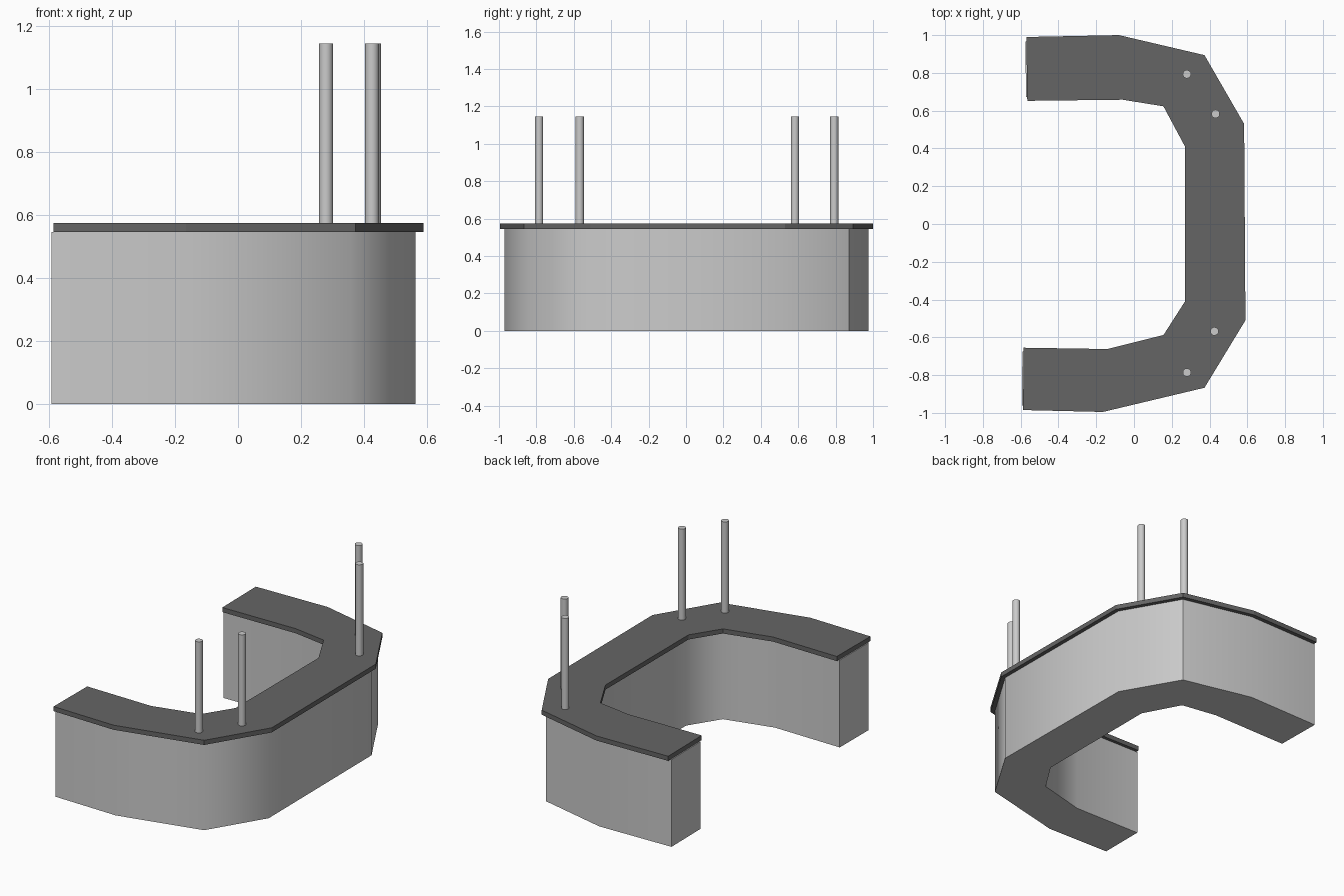
import bpy, bmesh, math
from mathutils import Vector

if "Cube" in bpy.data.objects:
    bpy.data.objects.remove(bpy.data.objects["Cube"])

# Counter outline: outer edge and inner edge, from back end to front end
OUTER = [(-.57, .99), (-.08, 1), (.373, .894), (.583, .53),
         (.59, -.51), (.373, -.867), (-.165, -.995), (-.587, -.985)]
INNER = [(-.565, .652), (-.06, .658), (.156, .623), (.27, .41),
         (.27, -.41), (.156, -.588), (-.14, -.662), (-.585, -.655)]


def offset(path, d):
    """Shift an open path sideways by d with mitred corners."""
    pts = [Vector(p) for p in path]
    dirs = [(b - a).normalized() for a, b in zip(pts, pts[1:])]
    result = []
    for i, p in enumerate(pts):
        a, b = dirs[max(i - 1, 0)], dirs[min(i, len(dirs) - 1)]
        n = Vector((-a.y - b.y, a.x + b.x)).normalized()
        result.append(p + n * d / n.dot(Vector((-a.y, a.x))))
    return result


def strip(name, outer, inner, z0, z1, angle):
    """Closed horseshoe block between two paths."""
    bm = bmesh.new()
    rings = [[bm.verts.new((p[0], p[1], z)) for p in path]
             for path, z in ((outer, z0), (outer, z1), (inner, z1), (inner, z0))]
    for k in range(4):
        a, b = rings[k], rings[(k + 1) % 4]
        for i in range(len(a) - 1):
            bm.faces.new((a[i], a[i + 1], b[i + 1], b[i]))
    for i in (0, -1):
        bm.faces.new([r[i] for r in rings])
    bmesh.ops.recalc_face_normals(bm, faces=bm.faces)
    mesh = bpy.data.meshes.new(name)
    bm.to_mesh(mesh)
    bm.free()
    ob = bpy.data.objects.new(name, mesh)
    bpy.context.collection.objects.link(ob)
    smooth(ob, angle)
    return ob


def smooth(ob, angle):
    bpy.ops.object.select_all(action='DESELECT')
    ob.select_set(True)
    bpy.context.view_layer.objects.active = ob
    bpy.ops.object.shade_smooth_by_angle(angle=math.radians(angle))


# Counter body, set in under the top along both long edges
body_outer, body_inner = offset(OUTER, -.025), offset(INNER, .02)
for path in (body_outer, body_inner):
    path[0].x -= .006
    path[-1].x -= .006
strip("counter_body", body_outer, body_inner, 0, .546, 46.5)

# Dark counter top
top = strip("counter_top", OUTER, INNER, .546, .575, 5)
dark = bpy.data.materials.new("dark_top")
dark.diffuse_color = (.13, .13, .13, 1)
dark.use_nodes = True
dark.node_tree.nodes["Principled BSDF"].inputs["Base Color"].default_value = dark.diffuse_color
top.data.materials.append(dark)

# Four round posts standing on the counter
for i, (x, y) in enumerate([(.28, .793), (.432, .583), (.426, -.568), (.28, -.786)]):
    bpy.ops.mesh.primitive_cylinder_add(vertices=20, radius=.022, depth=.573,
                                        location=(x, y, .8585))
    post = bpy.context.object
    post.name = f"post_{i + 1}"
    smooth(post, 40)
